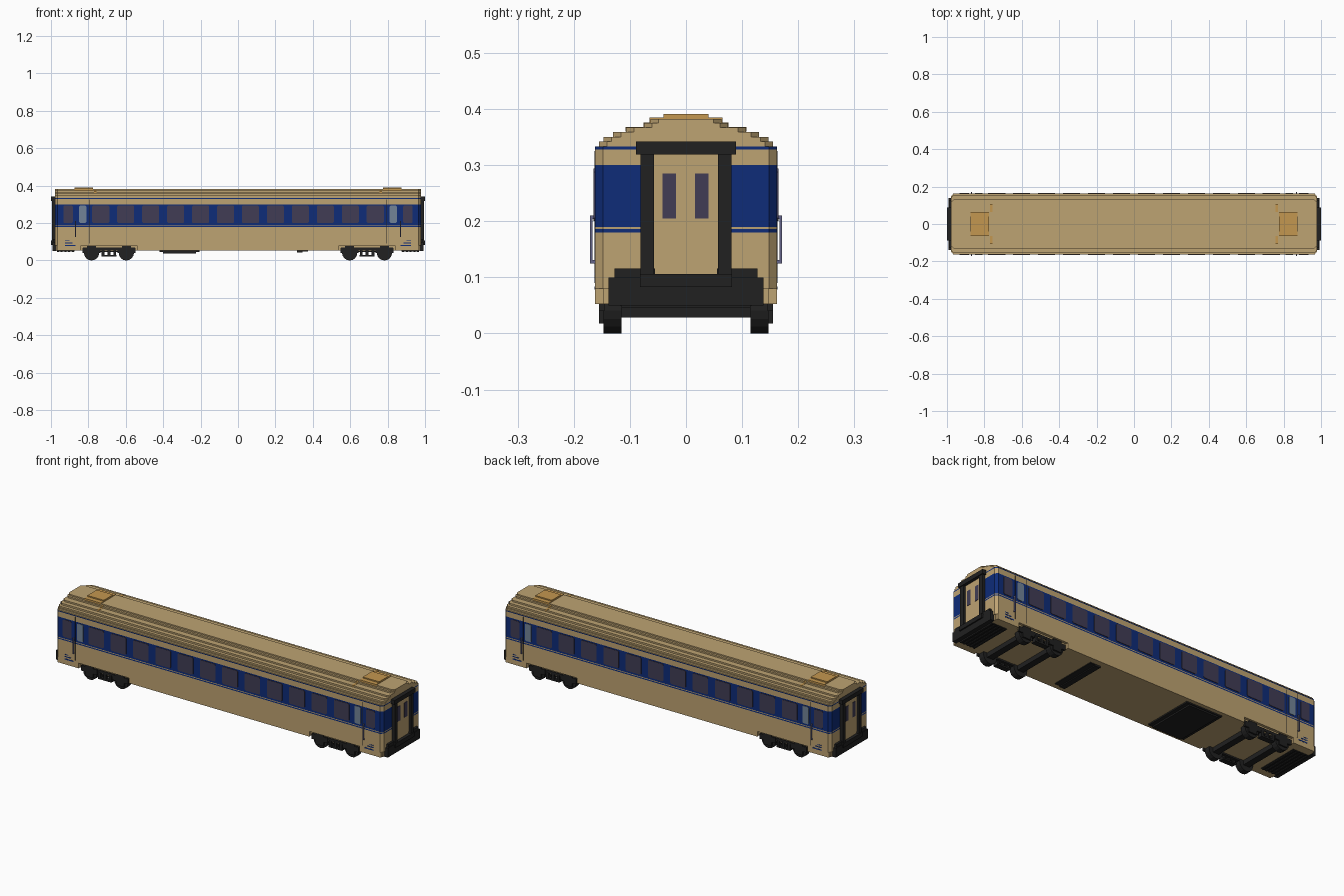
import bpy, bmesh, math
from mathutils import Matrix

if "Cube" in bpy.data.objects:
    bpy.data.objects.remove(bpy.data.objects["Cube"])


def material(name, rgb):
    m = bpy.data.materials.new(name)
    m.use_nodes = True
    m.diffuse_color = (*rgb, 1)
    bsdf = m.node_tree.nodes["Principled BSDF"]
    bsdf.inputs["Base Color"].default_value = (*rgb, 1)
    bsdf.inputs["Roughness"].default_value = 0.6
    return m


TAN = material("tan", (0.515, 0.366, 0.168))
BLUE = material("dark blue", (0.0044, 0.025, 0.19))
BLACK = material("black", (0.015, 0.015, 0.015))
GLASS = material("smoky glass", (0.052, 0.046, 0.09))
DOOR_GLASS = material("pale door glass", (0.17, 0.23, 0.31))
ORANGE = material("amber", (0.55, 0.31, 0.08))
RAIL = material("grey blue", (0.127, 0.127, 0.25))


def finish(name, bm, *mats):
    bmesh.ops.recalc_face_normals(bm, faces=bm.faces)
    me = bpy.data.meshes.new(name)
    bm.to_mesh(me)
    bm.free()
    ob = bpy.data.objects.new(name, me)
    bpy.context.collection.objects.link(ob)
    for m in mats:
        me.materials.append(m)
    return ob


def add_box(bm, x0, x1, y0, y1, z0, z1):
    mat = Matrix.Translation(((x0 + x1) / 2, (y0 + y1) / 2, (z0 + z1) / 2))
    mat = mat @ Matrix.Diagonal((abs(x1 - x0), abs(y1 - y0), abs(z1 - z0), 1))
    bmesh.ops.create_cube(bm, size=1, matrix=mat)


def boxes(name, mat, *dims):
    bm = bmesh.new()
    for d in dims:
        add_box(bm, *d)
    return finish(name, bm, mat)


def add_cylinder(bm, x, y, z, r, depth, sides=16):
    mat = Matrix.Translation((x, y, z)) @ Matrix.Rotation(math.pi / 2, 4, 'X')
    bmesh.ops.create_cone(bm, cap_ends=True, segments=sides, radius1=r,
                          radius2=r, depth=depth, matrix=mat)


def plate(name, mat, x, s, w, z0, z1, proud=0.0025, cut=0.006):
    """Side panel with clipped corners, on side s of the car."""
    bm = bmesh.new()
    h = w / 2
    pts = [(-h + cut, z0), (h - cut, z0), (h, z0 + cut), (h, z1 - cut),
           (h - cut, z1), (-h + cut, z1), (-h, z1 - cut), (-h, z0 + cut)]
    f = bm.faces.new([bm.verts.new((x + px, s * (W - 0.002), pz)) for px, pz in pts])
    r = bmesh.ops.extrude_face_region(bm, geom=[f])
    for v in r["geom"]:
        if isinstance(v, bmesh.types.BMVert):
            v.co.y = s * (W + proud)
    return finish(name, bm, mat)


W = 0.162      # half width of the body
L = 0.978      # half length of the body

# Body shell: stacked plan outlines, (half width, height, band colour above)
rings = [(W, 0.08, 0), (W, 0.18, 1), (W, 0.186, 0), (W, 0.19, 1), (W, 0.30, 0),
         (W, 0.328, 1), (W, 0.333, 0), (0.155, 0.333, 0), (0.155, 0.342, 0),
         (0.147, 0.342, 0), (0.147, 0.350, 0), (0.130, 0.350, 0), (0.130, 0.359, 0),
         (0.107, 0.359, 0), (0.107, 0.367, 0), (0.075, 0.367, 0), (0.075, 0.375, 0),
         (0.063, 0.375, 0), (0.063, 0.382, 0)]
bm = bmesh.new()
prev = None
for w, z, band in rings:
    c = 0.014
    outline = [(L - c, -w), (L, -w + c), (L, w - c), (L - c, w),
               (-L + c, w), (-L, w - c), (-L, -w + c), (-L + c, -w)]
    cur = [bm.verts.new((x, y, z)) for x, y in outline]
    if prev:
        for i in range(8):
            j = (i + 1) % 8
            bm.faces.new((prev[i], prev[j], cur[j], cur[i])).material_index = last
    else:
        bm.faces.new(cur[::-1])
    prev, last = cur, band
bm.faces.new(prev)
finish("body_shell", bm, TAN, BLUE)

# Floor and side skirts, open beside the bogies
skirts = [(-L + 0.006, L - 0.006, -0.148, 0.148, 0.052, 0.08)]
for s in (-1, 1):
    for x0, x1 in ((-0.968, -0.84), (-0.54, 0.54), (0.84, 0.968)):
        skirts.append((x0, x1, s * 0.146, s * W, 0.052, 0.08))
boxes("floor_and_skirts", TAN, *skirts)

for s in (-1, 1):
    side = "front" if s < 0 else "back"
    # Passenger windows
    for i in range(12):
        plate(f"{side}_window_{i + 1}", GLASS, (i - 5.5) * 0.1335, s, 0.092, 0.2, 0.294)
    for e in (-1, 1):
        end = "left" if e > 0 else "right"
        # Vestibule window, door window, grab rail
        plate(f"{side}_{end}_end_window", GLASS, e * 0.908, s, 0.052, 0.2, 0.294)
        plate(f"{side}_{end}_door_window", DOOR_GLASS, e * 0.83, s, 0.038, 0.2, 0.294)
        y0, y1 = s * (W - 0.002), s * 0.171
        boxes(f"{side}_{end}_grab_rail", RAIL,
              (e * 0.866, e * 0.872, s * 0.167, y1, 0.125, 0.21),
              (e * 0.866, e * 0.872, y0, y1, 0.125, 0.131),
              (e * 0.866, e * 0.872, y0, y1, 0.204, 0.21))
        # Door seams and small blue marker bars
        seam = s * (W + 0.001)
        boxes(f"{side}_{end}_door_seams", BLACK,
              *[(e * x, e * (x + 0.002), y0, seam, 0.09, 0.325) for x in (0.795, 0.86)])
        boxes(f"{side}_{end}_marker_bars", BLUE,
              (e * 0.87, e * 0.925, y0, seam, 0.078, 0.084),
              (e * 0.885, e * 0.925, y0, seam, 0.092, 0.097),
              (e * 0.9, e * 0.925, y0, seam, 0.104, 0.108))

for e in (-1, 1):
    end = "left" if e > 0 else "right"
    xi, xo = e * 0.97, e * 1.0
    # Gangway frame around the end door
    boxes(f"{end}_gangway_frame", BLACK,
          (xi, e * 0.995, -0.081, -0.057, 0.1, 0.33),
          (xi, e * 0.995, 0.057, 0.081, 0.1, 0.33),
          (xi, xo, -0.089, 0.089, 0.319, 0.342))
    # Buffer beam in steps
    boxes(f"{end}_buffer_beam", BLACK,
          (xi, xo, -0.082, 0.082, 0.083, 0.106),
          (xi, e * 0.99, -0.127, -0.055, 0.08, 0.116),
          (xi, e * 0.99, 0.055, 0.127, 0.08, 0.116),
          (xi, e * 0.993, -0.138, 0.138, 0.05, 0.1))
    # End door with two narrow panes
    boxes(f"{end}_end_door", TAN, (xi, e * 0.983, -0.058, 0.058, 0.1, 0.32))
    boxes(f"{end}_end_door_panes", GLASS,
          (xi, e * 0.985, -0.042, -0.018, 0.205, 0.285),
          (xi, e * 0.985, 0.016, 0.04, 0.205, 0.285))
    # Roof hatch and amber strip following the roof steps
    boxes(f"{end}_roof_hatch", ORANGE,
          (e * 0.775, e * 0.873, -0.065, 0.065, 0.37, 0.385),
          (e * 0.775, e * 0.873, -0.04, 0.04, 0.385, 0.391))
    boxes(f"{end}_roof_strip", ORANGE,
          (e * 0.757, e * 0.769, -0.108, 0.108, 0.36, 0.368),
          (e * 0.757, e * 0.769, -0.076, 0.076, 0.368, 0.376))
    # Ribbed panel under the vestibule
    boxes(f"{end}_under_panel", BLACK,
          (e * 0.875, e * 0.968, -0.117, 0.117, 0.049, 0.06),
          *[(e * (0.878 + k * 0.02), e * (0.888 + k * 0.02), -0.115, 0.115, 0.045, 0.05)
            for k in range(5)])

    # Bogie: wheels, axles, side frames, springs
    c = e * 0.69
    bm = bmesh.new()
    for d in (-0.093, 0.093):
        x = c + d
        add_box(bm, x - 0.018, x + 0.018, -0.117, 0.117, 0.028, 0.056)
        for s in (-1, 1):
            add_cylinder(bm, x, s * 0.131, 0.041, 0.041, 0.032)
            add_box(bm, x - 0.048, x + 0.048, s * 0.145, s * 0.155, 0.04, 0.068)
            add_box(bm, x - 0.024, x + 0.024, s * 0.145, s * 0.155, 0.018, 0.078)
    for s in (-1, 1):
        add_box(bm, c - 0.14, c + 0.14, s * 0.14, s * 0.153, 0.056, 0.07)
        add_box(bm, c - 0.09, c + 0.09, s * 0.117, s * 0.145, 0.044, 0.056)
        add_box(bm, c - 0.04, c + 0.04, s * 0.125, s * 0.154, 0.022, 0.03)
        for k in (-0.032, 0, 0.032):
            add_box(bm, c + k - 0.007, c + k + 0.007, s * 0.13, s * 0.154, 0.024, 0.06)
    finish(f"{end}_bogie", bm, BLACK)

# Equipment under the floor
boxes("underfloor_box", BLACK, (-0.42, -0.205, -0.14, 0.14, 0.045, 0.06),
      (-0.4, -0.225, -0.135, 0.135, 0.037, 0.046))
boxes("underfloor_bar", BLACK, (0.315, 0.375, -0.13, 0.13, 0.048, 0.06),
      (0.315, 0.345, -0.13, 0.13, 0.043, 0.05))
